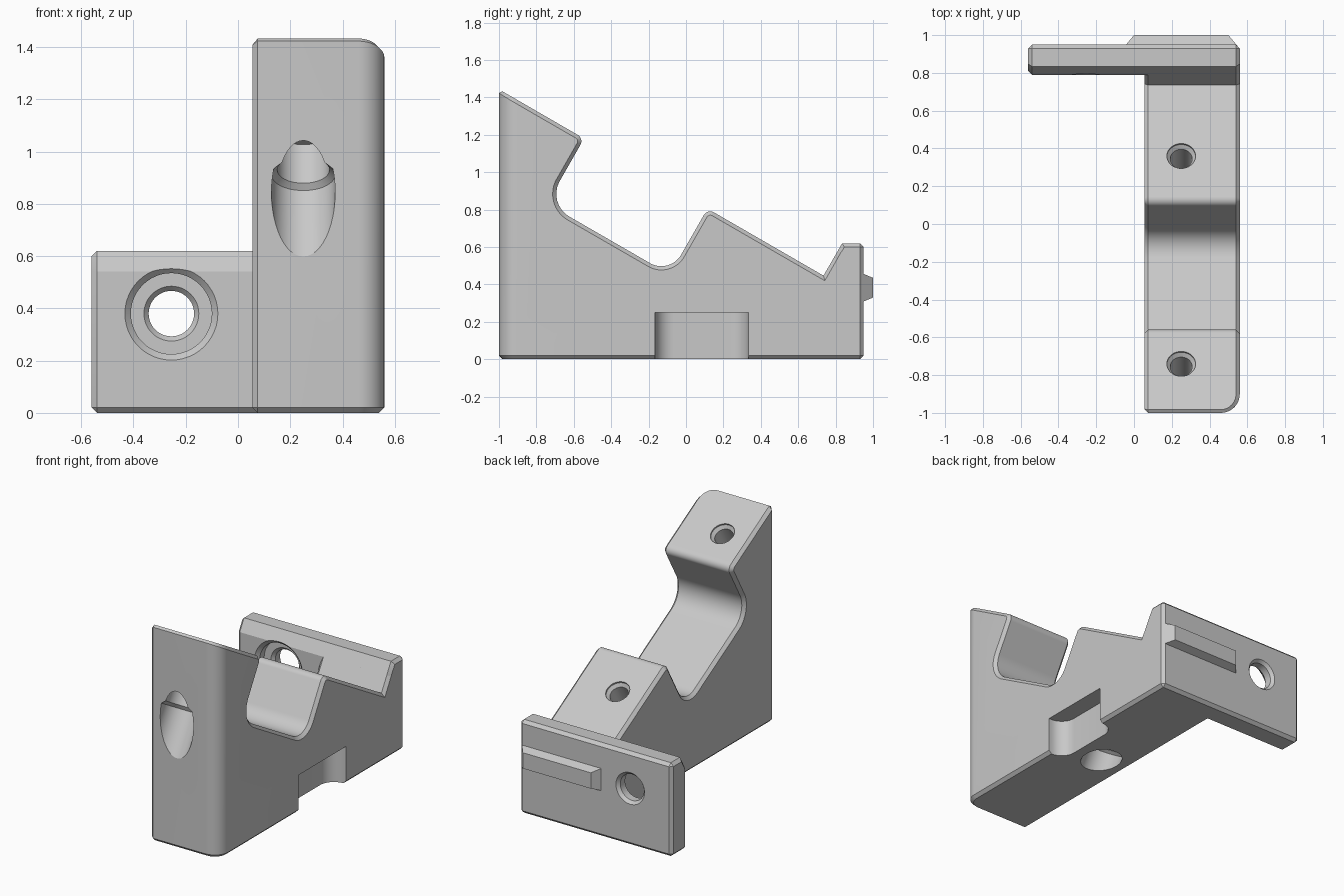
import bpy, bmesh, math
from mathutils import Vector

cube = bpy.data.objects.get("Cube")
if cube:
    bpy.data.objects.remove(cube)

colour = (0.58, 0.58, 0.58, 1)
grey = bpy.data.materials.new("plain grey")
grey.use_nodes = True
grey.diffuse_color = colour
grey.node_tree.nodes["Principled BSDF"].inputs["Base Color"].default_value = colour


def finish(bm, name):
    bmesh.ops.recalc_face_normals(bm, faces=bm.faces)
    mesh = bpy.data.meshes.new(name)
    bm.to_mesh(mesh)
    bm.free()
    mesh.materials.append(grey)
    ob = bpy.data.objects.new(name, mesh)
    bpy.context.collection.objects.link(ob)
    return ob


def rounded(points):
    """Corners (y, z, radius) to an outline with filleted corners."""
    out = []
    for i, (y, z, r) in enumerate(points):
        p = Vector((y, z))
        if r == 0:
            out.append(p)
            continue
        a = (Vector(points[i - 1][:2]) - p).normalized()
        b = (Vector(points[(i + 1) % len(points)][:2]) - p).normalized()
        half = a.angle(b) / 2
        centre = p + (a + b).normalized() * r / math.sin(half)
        start = p + a * r / math.tan(half) - centre
        end = p + b * r / math.tan(half) - centre
        out += [centre + start.lerp(end, k / 10).normalized() * r for k in range(11)]
    return out


def extrude(outline, x0, x1):
    bm = bmesh.new()
    ends = [[bm.verts.new((x, p[0], p[1])) for p in outline] for x in (x0, x1)]
    for ring in ends:
        bm.faces.new(ring)
    n = len(outline)
    for k in range(n):
        j = (k + 1) % n
        bm.faces.new((ends[0][k], ends[0][j], ends[1][j], ends[1][k]))
    bmesh.ops.recalc_face_normals(bm, faces=bm.faces)
    return bm


def chamfer(bm, limit, size=0.02):
    bm.normal_update()
    edges = [e for e in bm.edges if e.is_convex and e.calc_face_angle(0) > math.radians(limit)]
    bmesh.ops.bevel(bm, geom=edges, offset=size, segments=1, affect='EDGES')


def round_edges(bm, test, radius):
    edges = [e for e in bm.edges if all(test(v.co) for v in e.verts)]
    bmesh.ops.bevel(bm, geom=edges, offset=radius, segments=10, profile=0.5, affect='EDGES')


def lathe_cutter(name, origin, axis, profile):
    """Turned cutter: profile holds (distance along axis, radius)."""
    bm = bmesh.new()
    rot = Vector(axis).to_track_quat('Z', 'Y')
    n = 48
    rings = []
    for d, r in profile:
        rings.append([bm.verts.new(Vector(origin) + rot @ Vector(
            (r * math.cos(math.tau * k / n), r * math.sin(math.tau * k / n), d))) for k in range(n)])
    for a, b in zip(rings, rings[1:]):
        for k in range(n):
            bm.faces.new((a[k], a[(k + 1) % n], b[(k + 1) % n], b[k]))
    bm.faces.new(rings[0])
    bm.faces.new(rings[-1])
    return finish(bm, name)


def cut(ob, cutter):
    mod = ob.modifiers.new("cut", 'BOOLEAN')
    mod.operation = 'DIFFERENCE'
    mod.solver = 'EXACT'
    mod.object = cutter
    bpy.context.view_layer.objects.active = ob
    bpy.ops.object.modifier_apply(modifier=mod.name)
    bpy.data.objects.remove(cutter)


# Stepped body with two cradle slopes
outline = rounded([(-1, 0, 0), (-1, 1.443, 0), (-0.545, 1.18, 0.04), (-0.744, 0.832, 0.14),
                   (-0.087, 0.453, 0.12), (0.115, 0.805, 0.04), (0.735, 0.447, 0),
                   (0.83, 0.611, 0), (0.85, 0.58, 0), (0.85, 0, 0)])
bm = extrude(outline, 0.055, 0.56)
round_edges(bm, lambda c: c.x > 0.5 and c.y < -0.99, 0.1)
chamfer(bm, 55)
body = finish(bm, "stepped_body")

# Sloping screw holes with a wide bore from the far side
down = Vector((0, -0.5, -math.sqrt(0.75)))
for y, z, shoulder, mouth in ((-0.74, 1.293, 0.25, 0.42), (0.36, 0.663, 0.4, 0.68)):
    cut(body, lathe_cutter("screw_hole", (0.25, y, z), down,
                           [(-0.06, 0.076), (0.01, 0.076), (0.03, 0.058), (shoulder, 0.058),
                            (shoulder, 0.1), (mouth, 0.1), (mouth + 0.02, 0.122), (1.2, 0.122)]))

# Rounded pocket low on the side
bm = extrude([(-0.165, -0.1), (0.335, -0.1), (0.335, 0.25), (-0.165, 0.25)], 0.44, 0.7)
round_edges(bm, lambda c: c.x < 0.45 and c.y < 0, 0.1)
round_edges(bm, lambda c: c.x < 0.45 and c.y > 0.33, 0.1)
cut(body, finish(bm, "side_pocket"))

# Back plate with a sloped top front edge
bm = extrude([(0.79, 0), (0.79, 0.542), (0.835, 0.62), (0.95, 0.62), (0.95, 0)], -0.56, 0.56)
chamfer(bm, 70)
plate = finish(bm, "back_plate")
cut(plate, lathe_cutter("plate_hole", (-0.255, 0.79, 0.38), (0, 1, 0),
                        [(-0.1, 0.178), (0, 0.178), (0.022, 0.155), (0.07, 0.155), (0.07, 0.105),
                         (0.09, 0.087), (0.14, 0.087), (0.16, 0.105), (0.3, 0.105)]))

# Tapered locating ridge on the back
bm = bmesh.new()
rings = [[bm.verts.new((x, y, z)) for x, z in ((x0, z0), (x1, z0), (x1, z1), (x0, z1))]
         for y, x0, x1, z0, z1 in ((0.94, -0.05, 0.55, 0.305, 0.46), (1.0, 0, 0.5, 0.33, 0.435))]
for ring in rings:
    bm.faces.new(ring)
for k in range(4):
    j = (k + 1) % 4
    bm.faces.new((rings[0][k], rings[0][j], rings[1][j], rings[1][k]))
ridge = finish(bm, "locating_ridge")

# Smooth curved faces, keep sharp edges
for ob in (body, plate, ridge):
    bpy.ops.object.select_all(action='DESELECT')
    ob.select_set(True)
    bpy.context.view_layer.objects.active = ob
    bpy.ops.object.shade_smooth_by_angle(angle=math.radians(25))
